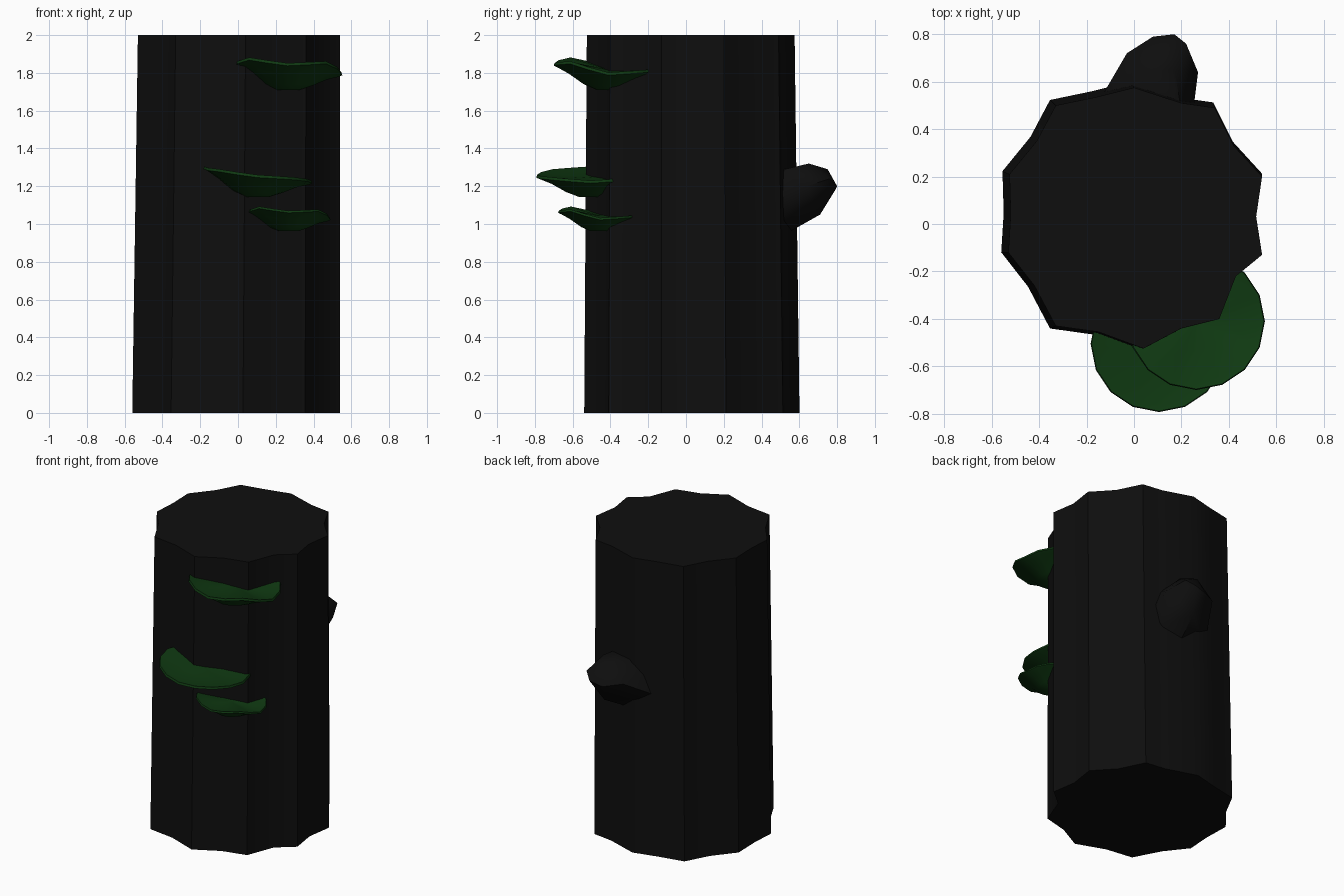
import bpy
import bmesh
from math import cos, sin, tau, radians

default_cube = bpy.data.objects.get("Cube")
if default_cube:
    bpy.data.objects.remove(default_cube, do_unlink=True)


def make_material(name, colour):
    material = bpy.data.materials.new(name)
    material.use_nodes = True
    material.diffuse_color = colour
    shader = material.node_tree.nodes["Principled BSDF"]
    shader.inputs["Base Color"].default_value = colour
    shader.inputs["Roughness"].default_value = 0.9
    return material


bark = make_material("charred bark", (0.0045, 0.0045, 0.0045, 1))
moss_green = make_material("dark green fungus", (0.005, 0.042, 0.006, 1))


def finish(bm, name, material, sharp_angle):
    """Turn a bmesh into a shaded object with one material."""
    bmesh.ops.recalc_face_normals(bm, faces=bm.faces)
    mesh = bpy.data.meshes.new(name)
    bm.to_mesh(mesh)
    bm.free()
    mesh.materials.append(material)
    part = bpy.data.objects.new(name, mesh)
    bpy.context.collection.objects.link(part)
    bpy.ops.object.select_all(action="DESELECT")
    part.select_set(True)
    bpy.context.view_layer.objects.active = part
    bpy.ops.object.shade_smooth_by_angle(angle=radians(sharp_angle))
    return part


def loft(bm, rings):
    """Bridge equal rings of points in order and cap both ends."""
    loops = [[bm.verts.new(point) for point in ring] for ring in rings]
    count = len(loops[0])
    for lower, upper in zip(loops, loops[1:]):
        for i in range(count):
            j = (i + 1) % count
            bm.faces.new((lower[i], lower[j], upper[j], upper[i]))
    bm.faces.new(loops[0])
    bm.faces.new(loops[-1])


# Trunk: fluted outline with ten ridges, slightly wider at the foot
outline = [
    (0, .575), (-.16, .535), (-.33, .5), (-.41, .35), (-.525, .21),
    (-.52, .04), (-.53, -.12), (-.42, -.26), (-.33, -.43), (-.15, -.455),
    (.04, -.525), (.2, -.44), (.36, -.4), (.43, -.22), (.54, -.13),
    (.515, .03), (.54, .2), (.42, .33), (.34, .49), (.2, .51),
]
foot = [(x * 1.028 - .015, y * 1.036 + .005, 0) for x, y in outline]
crown = [(x, y, 2) for x, y in outline]
bm = bmesh.new()
loft(bm, [foot, crown])
finish(bm, "trunk", bark, 40)

# Branch stub: lump swelling out of the back and tilting upward
stub_points = [
    (-.17, .48, 1.05), (-.1, .5, 1.22), (0, .5, 1.28), (.2, .48, 1.28),
    (.25, .48, 1.15), (.22, .5, 1.02), (.08, .55, .96),
    (-.03, .72, 1.2), (.05, .65, 1.32), (.17, .65, 1.32), (.27, .64, 1.2),
    (.12, .71, 1.05), (.08, .79, 1.18), (.17, .8, 1.2), (.22, .76, 1.24),
    (.12, .75, 1.29),
]
bm = bmesh.new()
for point in stub_points:
    bm.verts.new(point)
bmesh.ops.convex_hull(bm, input=bm.verts)
finish(bm, "branch_stub", bark, 50)


def rim_height(heights, turn):
    """Blend the rim heights, evenly spaced around the shelf."""
    place = turn * len(heights)
    i = int(place)
    a, b = heights[i % len(heights)], heights[(i + 1) % len(heights)]
    return a + (b - a) * (place - i)


def shelf_fungus(name, centre, radius, heights, sides=16):
    """Wavy saucer with a thin lip and a belly tapering underneath."""
    cx, cy, cz = centre
    # Each ring: share of radius, drop below rim, share of rim wave
    profile = [
        (.22, -.42, 0), (.45, -.33, .15), (.72, -.17, .6), (.93, -.08, 1),
        (1, -.05, 1), (.985, 0, 1), (.9, -.02, .95), (.45, -.04, .5),
        (.1, -.05, .1),
    ]
    rings = []
    for share, drop, wave in profile:
        ring = []
        for i in range(sides):
            turn = i / sides
            angle = turn * tau
            z = cz + drop * radius + wave * rim_height(heights, turn)
            reach = share * radius
            ring.append((cx + reach * cos(angle), cy + reach * sin(angle), z))
        rings.append(ring)
    bm = bmesh.new()
    loft(bm, rings)
    finish(bm, name, moss_green, 50)


# Shelves: rim heights run anticlockwise from +x in eighths of a turn
wave = [-.03, -.015, 0, 0, .01, .05, .02, .03]
shelf_fungus("upper_shelf", (.262, -.41, 1.832), .29, wave)
shelf_fungus("lower_shelf", (.268, -.455, 1.055), .222,
             [height * .75 for height in wave])
shelf_fungus("middle_shelf", (.105, -.505, 1.265), .288,
             [-.035, -.02, 0, .02, .04, .025, -.005, -.018])
